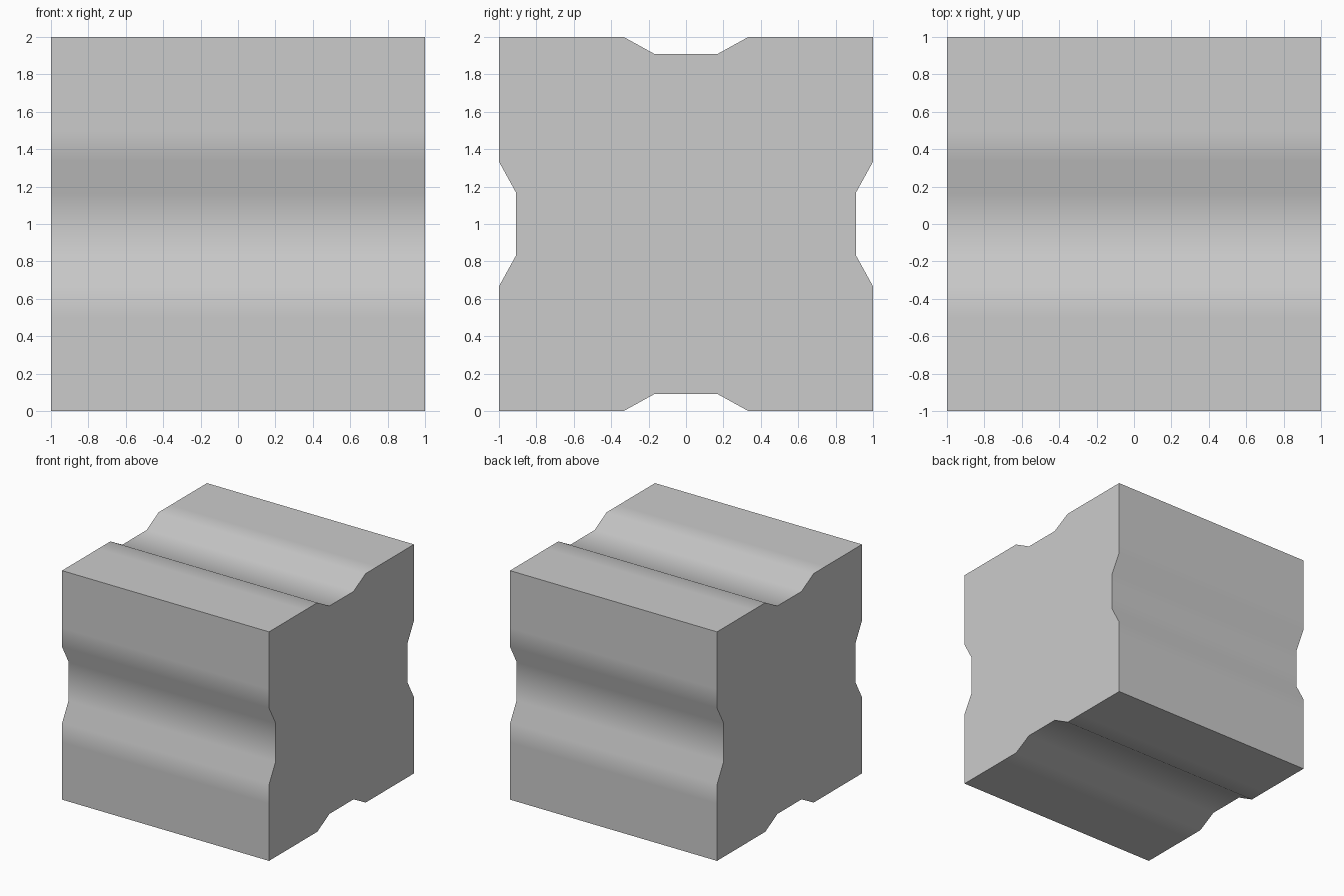
import bpy, bmesh, math
from mathutils import Matrix, Vector

if "Cube" in bpy.data.objects:
    bpy.data.objects.remove(bpy.data.objects["Cube"])

DEPTH = 0.092
STEPS = 12


def side_points():
    """One side of the cross-section: straight edge with a shallow flat-bottomed groove."""
    pts = []
    for i in range(STEPS):
        u = -1 + 2 * i / STEPS
        inset = DEPTH if abs(u) < 0.2 else 0
        pts.append(Vector((u, -1 + inset)))
    return pts


# Cross-section: the grooved side repeated around four quarter turns
profile = []
for k in range(4):
    turn = Matrix.Rotation(k * math.pi / 2, 2)
    profile += [turn @ p for p in side_points()]

# Grooved block: cross-section extruded along x
bm = bmesh.new()
ring = [bm.verts.new((-1, p.x, p.y + 1)) for p in profile]
cap = bm.faces.new(ring)
ext = bmesh.ops.extrude_face_region(bm, geom=[cap], use_keep_orig=True)
moved = [g for g in ext["geom"] if isinstance(g, bmesh.types.BMVert)]
bmesh.ops.translate(bm, verts=moved, vec=(2, 0, 0))
bmesh.ops.recalc_face_normals(bm, faces=bm.faces)

mesh = bpy.data.meshes.new("grooved_block")
bm.to_mesh(mesh)
bm.free()
block = bpy.data.objects.new("grooved_block", mesh)
bpy.context.collection.objects.link(block)

# Soft shading across the grooves, hard block edges
bpy.context.view_layer.objects.active = block
block.select_set(True)
bpy.ops.object.shade_smooth_by_angle(angle=math.radians(35))
